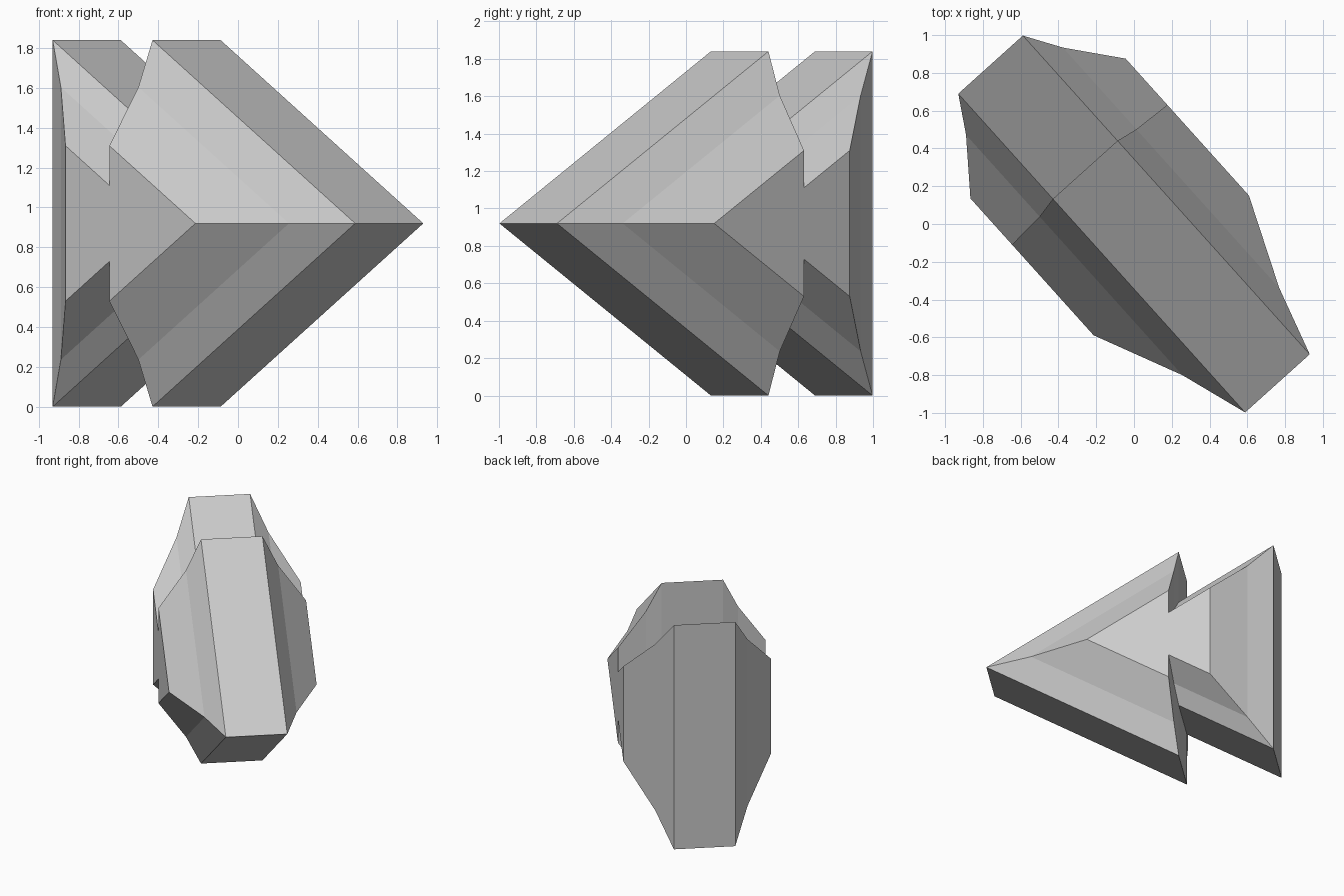
import bpy, bmesh, math
from mathutils import Matrix

if "Cube" in bpy.data.objects:
    bpy.data.objects.remove(bpy.data.objects["Cube"])

MID = 0.92            # height of the arrow axis
SLOPE = 0.92 / 1.52   # slant of the arrow sides

# Cross-sections on one side: thickness offset, half height, rear base, front base, tip
LEVELS = [
    (0.23, 0.92, -1.135, -0.386, 1.135),
    (0.345, 0.684, -0.946, -0.364, 0.766),
    (0.553, 0.39, -0.68, -0.351, 0.295),
]


def outline(h, rear, front, tip):
    """Double arrowhead outline: rear base, notch, front base, tip, mirrored."""
    upper = [(rear, h), (front, h - SLOPE * (front - rear)), (front, h)]
    return upper + [(tip, 0)] + [(u, -z) for u, z in reversed(upper)]


# Loft the outline through the thickness, mirrored on both sides
bm = bmesh.new()
sections = [(-l[0],) + l[1:] for l in reversed(LEVELS)] + LEVELS
rings = [[bm.verts.new((u, v, MID + z)) for u, z in outline(*rest)]
         for v, *rest in sections]
for a, b in zip(rings, rings[1:]):
    n = len(a)
    for i in range(n):
        j = (i + 1) % n
        bm.faces.new((a[i], a[j], b[j], b[i]))
bm.faces.new(rings[0])
bm.faces.new(rings[-1])
bmesh.ops.recalc_face_normals(bm, faces=bm.faces)

# Turn the arrow to its diagonal heading
bm.transform(Matrix.Rotation(-math.acos(0.669), 4, 'Z'))

mesh = bpy.data.meshes.new("double_arrow")
bm.to_mesh(mesh)
bm.free()
bpy.context.collection.objects.link(bpy.data.objects.new("double_arrow", mesh))
